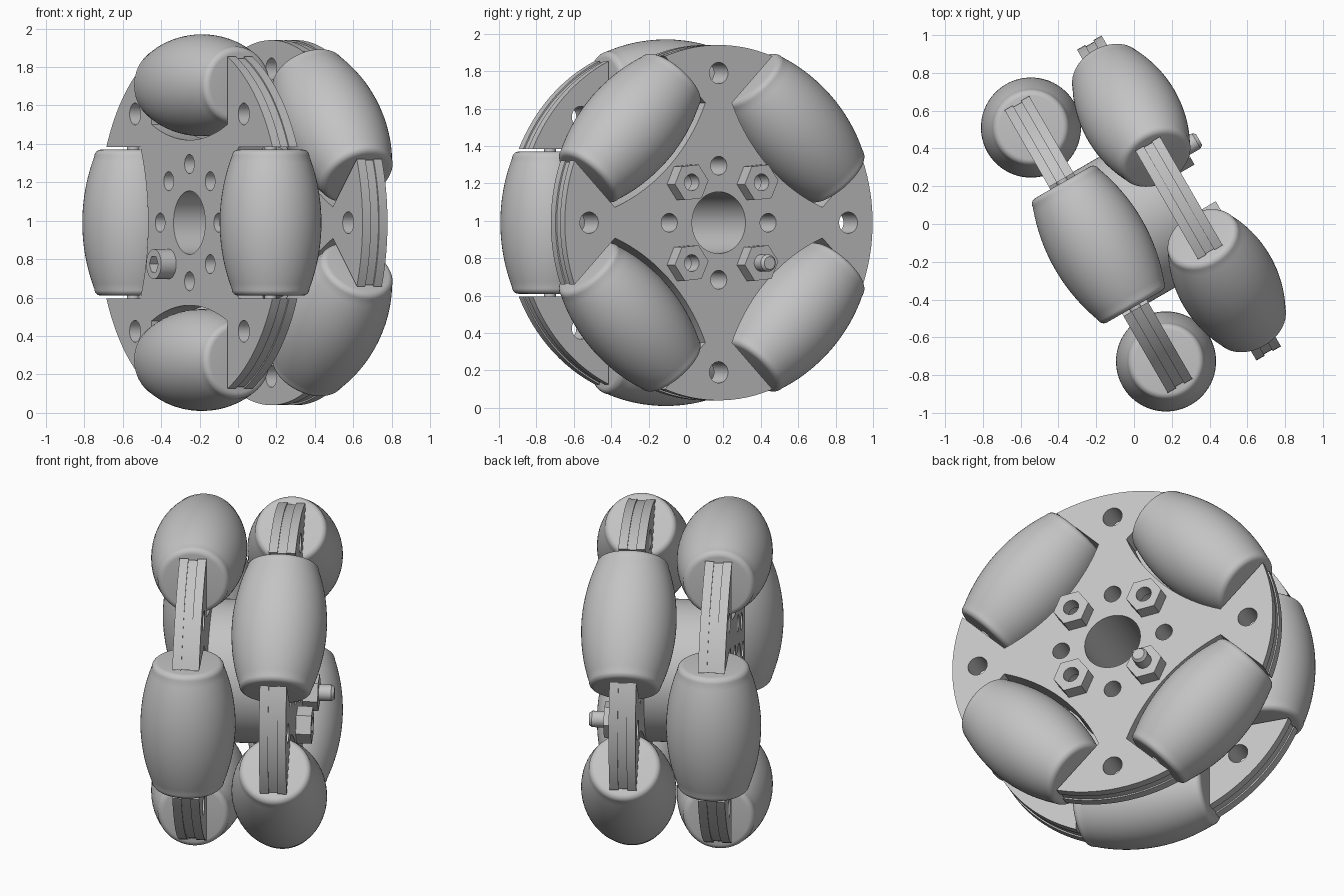
import bpy, bmesh
from math import sin, cos, pi, sqrt, asin, atan2, radians
from mathutils import Matrix, Vector

cube = bpy.data.objects.get("Cube")
if cube:
    bpy.data.objects.remove(cube, do_unlink=True)

grey = bpy.data.materials.new("plain_grey")
grey.use_nodes = True
grey.diffuse_color = (0.55, 0.55, 0.55, 1)
grey.node_tree.nodes["Principled BSDF"].inputs["Base Color"].default_value = (0.55, 0.55, 0.55, 1)

# Wheel frame: local z is the axle, local y is up
AXLE = Matrix.Rotation(radians(120), 4, "Z") @ Matrix.Rotation(pi / 2, 4, "X")
FRAME = Matrix.Translation((0, 0, 0.99)) @ AXLE
FRONT, BACK = -0.217, 0.275          # disc positions along the axle
THICK = 0.15
RIM, PITCH, OUTER = 0.95, 0.715, 0.98
GAP = 0.395                          # half width of a roller pocket


def finish(name, mesh, local):
    obj = bpy.data.objects.new(name, mesh)
    bpy.context.collection.objects.link(obj)
    obj.matrix_world = FRAME @ local
    mesh.materials.clear()
    mesh.materials.append(grey)
    bpy.ops.object.select_all(action="DESELECT")
    obj.select_set(True)
    bpy.context.view_layer.objects.active = obj
    bpy.ops.object.shade_smooth_by_angle(angle=radians(30))
    return obj


def ring(radius, n=40, centre=(0, 0), turn=0):
    return [(centre[0] + radius * cos(turn + 2 * pi * i / n),
             centre[1] + radius * sin(turn + 2 * pi * i / n)) for i in range(n)]


def slab(name, loops, z0, z1, at=(0, 0)):
    """Extrude a flat outline with holes between two heights on the axle."""
    curve = bpy.data.curves.new(name, "CURVE")
    curve.dimensions, curve.fill_mode = "2D", "BOTH"
    curve.extrude = (z1 - z0) / 2
    for loop in loops:
        spline = curve.splines.new("POLY")
        spline.points.add(len(loop) - 1)
        for p, (x, y) in zip(spline.points, loop):
            p.co = (x, y, 0, 1)
        spline.use_cyclic_u = True
    tmp = bpy.data.objects.new(name + "_outline", curve)
    bpy.context.collection.objects.link(tmp)
    deps = bpy.context.evaluated_depsgraph_get()
    mesh = bpy.data.meshes.new_from_object(tmp.evaluated_get(deps))
    bpy.data.objects.remove(tmp, do_unlink=True)
    bm = bmesh.new()
    bm.from_mesh(mesh)
    bmesh.ops.remove_doubles(bm, verts=bm.verts, dist=1e-5)
    bmesh.ops.recalc_face_normals(bm, faces=bm.faces)
    bm.to_mesh(mesh)
    bm.free()
    return finish(name, mesh, Matrix.Translation((at[0], at[1], (z0 + z1) / 2)))


def lathe(name, profile, local, steps=64):
    """Spin (radius, height) points around local z."""
    bm = bmesh.new()
    verts = [bm.verts.new((r, 0, h)) for r, h in profile]
    edges = [bm.edges.new(pair) for pair in zip(verts, verts[1:])]
    bmesh.ops.spin(bm, geom=verts + edges, cent=(0, 0, 0), axis=(0, 0, 1),
                   angle=2 * pi, steps=steps)
    bmesh.ops.remove_doubles(bm, verts=bm.verts, dist=1e-5)
    bmesh.ops.recalc_face_normals(bm, faces=bm.faces)
    mesh = bpy.data.meshes.new(name)
    bm.to_mesh(mesh)
    bm.free()
    return finish(name, mesh, local)


def polar(r, a):
    return (r * cos(a), r * sin(a))


def disc_outline(rim, turn):
    """Round disc with four barrel-shaped pockets cut into the rim."""
    pts = []
    edge = asin(GAP / rim)
    arc = asin(GAP)
    for k in range(4):
        a = turn + k * pi / 2
        for i in range(17):                      # pocket floor follows the roller
            s = -arc + 2 * arc * i / 16
            x, y = PITCH * 2 - cos(s), sin(s)
            pts.append((x * cos(a) - y * sin(a), x * sin(a) + y * cos(a)))
        for i in range(17):                      # rim of the spoke
            pts.append(polar(rim, a + edge + (pi / 2 - 2 * edge) * i / 16))
    return pts


# Bore and bolt circle shared by discs and hub
hub_holes = [ring(0.165, 64)]
hub_holes += [ring(0.05, 24, polar(0.305, k * pi / 4)) for k in range(8)]

# Two roller discs, each with a shallow groove round its edge
for side, z, turn in (("front", FRONT, 0), ("back", BACK, pi / 4)):
    holes = hub_holes + [ring(0.057, 32, polar(0.8, turn + (k + 0.5) * pi / 2)) for k in range(4)]
    h = THICK / 2
    slab(side + "_disc_outer", [disc_outline(RIM, turn)] + holes, z - h, z - h / 3)
    slab(side + "_disc_core", [disc_outline(RIM - 0.008, turn)] + holes, z - h / 3, z + h / 3)
    slab(side + "_disc_inner", [disc_outline(RIM, turn)] + holes, z + h / 3, z + h)

    # Barrel rollers with rounded ends, on thin pins
    L, fillet = 0.38, 0.035
    top = L - fillet
    body = [(sqrt(OUTER ** 2 - y * y) - PITCH, y)
            for y in (top * (i / 12 - 1) for i in range(25))]
    r_end = body[-1][0]
    cap = [(r_end - fillet + fillet * cos(b), top + fillet * sin(b))
           for b in (pi / 2 * i / 6 for i in range(1, 7))]
    profile = [(0, -L)] + [(r, -y) for r, y in reversed(cap)] + body + cap + [(0, L)]
    for k in range(4):
        local = (Matrix.Translation((0, 0, z)) @ Matrix.Rotation(turn + k * pi / 2, 4, "Z")
                 @ Matrix.Translation((PITCH, 0, 0)) @ Matrix.Rotation(pi / 2, 4, "X"))
        lathe(f"{side}_roller_{k + 1}", profile, local)
        lathe(f"{side}_roller_pin_{k + 1}",
              [(0, -0.42), (0.032, -0.42), (0.032, 0.42), (0, 0.42)], local, 20)

# Spacer hub between the discs
slab("hub_spacer", [ring(0.4, 96)] + hub_holes, FRONT + THICK / 2, BACK - THICK / 2)

# Four hex nuts on the back disc
face = BACK + THICK / 2
for k in range(4):
    spot = polar(0.305, (k + 0.5) * pi / 2)
    slab(f"hex_nut_{k + 1}", [ring(0.104, 6, turn=0.1), ring(0.045, 24)],
         face, face + 0.085, spot)

# One socket-head bolt through both discs
spot = polar(0.305, -pi / 4)
start = FRONT - THICK / 2
lathe("bolt_shaft", [(0, start - 0.03), (0.046, start - 0.03), (0.046, 0.505),
                     (0.034, 0.522), (0, 0.522)],
      Matrix.Translation((spot[0], spot[1], 0)), 24)
slab("bolt_head", [ring(0.078), ring(0.046, 6)], start - 0.09, start, spot)
